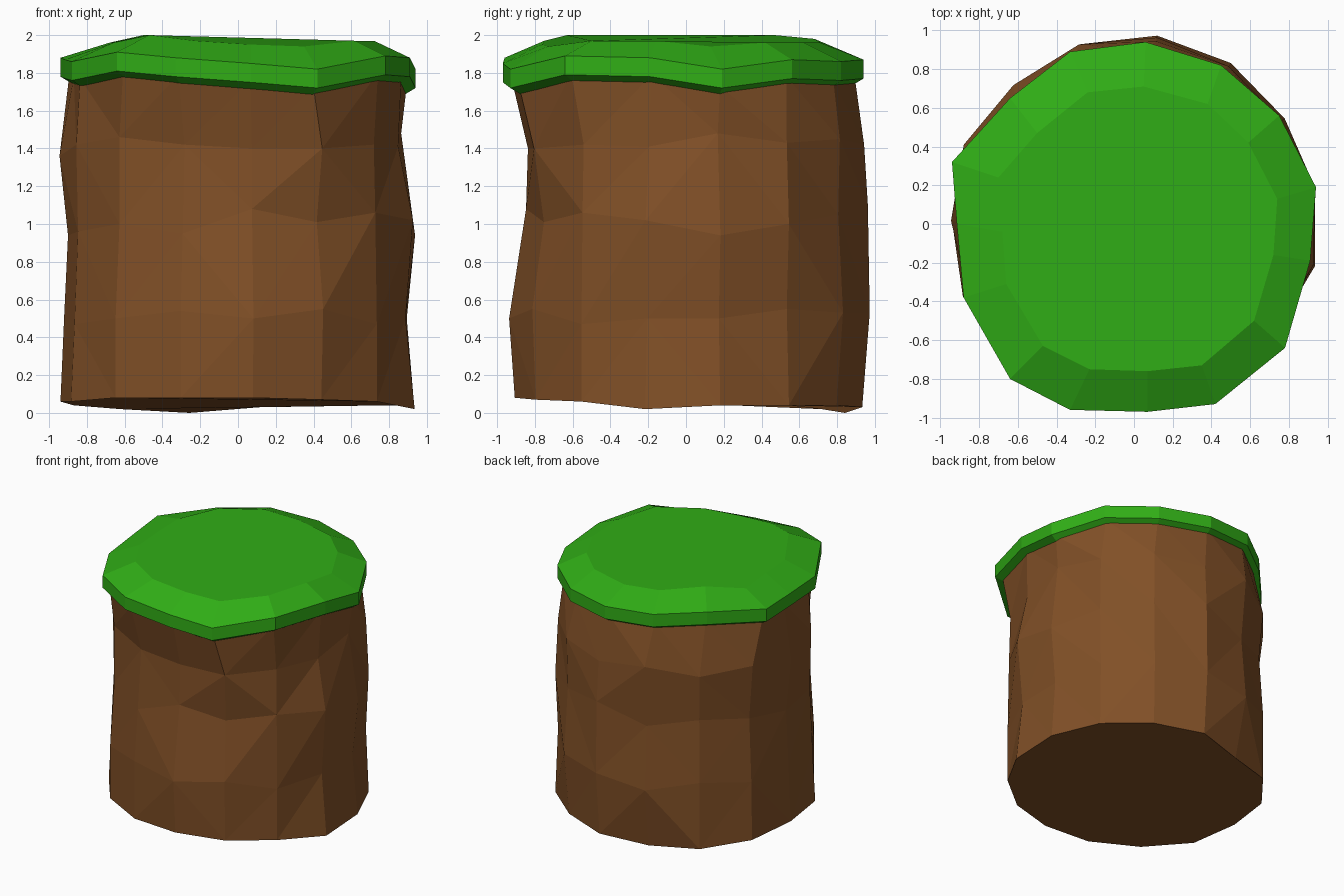
import bpy, bmesh
from math import cos, sin, radians

N = 15
ANGLES = [radians(11 + 24 * i) for i in range(N)]


def material(name, color):
    m = bpy.data.materials.new(name)
    m.diffuse_color = (*color, 1)
    return m


def polar(radii, heights):
    return [(r * cos(a), r * sin(a), z) for r, z, a in zip(radii, heights, ANGLES)]


def loft(name, rings, mat):
    """Skin a stack of closed rings (bottom to top) and cap both ends."""
    bm = bmesh.new()
    rows = [[bm.verts.new(p) for p in ring] for ring in rings]
    for lo, hi in zip(rows, rows[1:]):
        for i in range(N):
            j = (i + 1) % N
            bm.faces.new((lo[i], lo[j], hi[j], hi[i]))
    bm.faces.new(rows[0][::-1])
    bm.faces.new(rows[-1])
    bmesh.ops.recalc_face_normals(bm, faces=bm.faces)
    me = bpy.data.meshes.new(name)
    bm.to_mesh(me)
    bm.free()
    me.materials.append(mat)
    ob = bpy.data.objects.new(name, me)
    bpy.context.collection.objects.link(ob)
    return ob


green = material("grass", (0.03, 0.42, 0.008))
brown = material("dirt", (0.22, 0.08, 0.02))

# Grass outlines: outer rim and inner top edge
rim_xy = [(.94, .19), (.75, .56), (.45, .82), (.06, .94), (-.33, .89),
          (-.64, .65), (-.94, .32), (-.915, 0), (-.88, -.38), (-.64, -.80),
          (-.33, -.96), (.07, -.97), (.42, -.93), (.78, -.64), (.91, -.19)]
rim_z = [1.82, 1.87, 1.86, 1.87, 1.89, 1.90, 1.88, 1.87, 1.86, 1.91,
         1.88, 1.85, 1.82, 1.89, 1.88]
top_xy = [(.74, .13), (.59, .42), (.38, .62), (.05, .71), (-.24, .68),
          (-.50, .47), (-.70, .24), (-.68, -.04), (-.66, -.31), (-.47, -.63),
          (-.23, -.75), (.07, -.76), (.35, -.73), (.62, -.50), (.72, -.16)]
top_z = [1.94, 1.96, 1.96, 1.96, 1.98, 2.0, 1.95, 1.96, 1.96, 2.0,
         1.97, 1.95, 1.94, 1.97, 1.97]


def rim(scale, drop):
    return [(x * scale, y * scale, z - drop) for (x, y), z in zip(rim_xy, rim_z)]


# Grass cap: tucked underside, vertical rim, sloped shoulder, flat top
loft("grass_cap",
     [rim(.92, .145), rim(1, .10), rim(1, 0),
      [(x, y, z) for (x, y), z in zip(top_xy, top_z)]], green)

# Dirt body: uneven faceted column
radii = [
    [.95, .95, .93, .94, .88, .95, .96, .94, .96, .95, .93, .91, .91, .92, .96],
    [.91, .93, .97, .98, .97, .95, .95, .92, .94, .95, .93, .94, .93, .92, .91],
    [.955, .95, .94, .97, .93, .92, .92, .90, .92, .92, .90, .85, .86, .91, .95],
    [.88, .93, .95, .95, .97, .95, .97, .945, .93, .92, .87, .84, .92, .90, .87],
]
heights = [
    [.04, .04, .04, .03, 0, .02, .04, .06, .06, .08, .08, .08, .07, .06, .02],
    [.50, .55, .53, .53, .48, .55, .50, .52, .47, .50, .54, .50, .55, .47, .50],
    [.94, 1.0, 1.05, 1.10, .98, 1.04, 1.0, .94, .96, 1.0, .95, 1.08, 1.01, 1.06, 1.02],
    [1.48, 1.43, 1.45, 1.42, 1.47, 1.40, 1.44, 1.36, 1.42, 1.46, 1.42, 1.40, 1.40, 1.42, 1.41],
]
body = [polar(r, z) for r, z in zip(radii, heights)]
dirt = loft("dirt_body", body + [rim(.95, .09)], brown)

# Split the bent side panels into facets
bm = bmesh.new()
bm.from_mesh(dirt.data)
bmesh.ops.triangulate(bm, faces=[f for f in bm.faces if len(f.verts) == 4],
                      quad_method='SHORT_EDGE')
bm.to_mesh(dirt.data)
bm.free()
